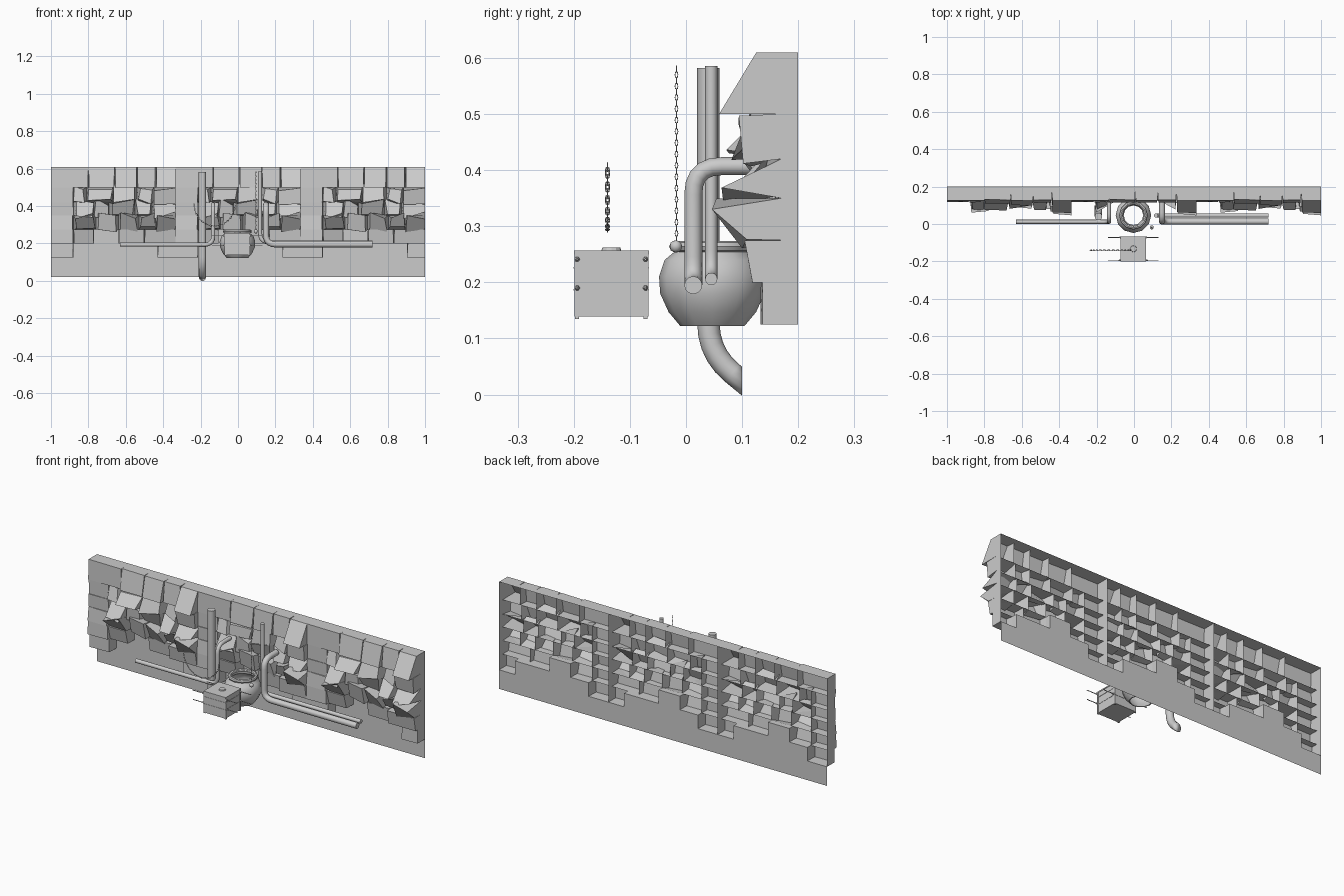
import bpy, bmesh, math, random
from mathutils import Vector, Matrix

if "Cube" in bpy.data.objects:
    bpy.data.objects.remove(bpy.data.objects["Cube"])


def finish(name, bm, smooth=False):
    bmesh.ops.recalc_face_normals(bm, faces=bm.faces)
    me = bpy.data.meshes.new(name)
    bm.to_mesh(me)
    bm.free()
    ob = bpy.data.objects.new(name, me)
    bpy.context.collection.objects.link(ob)
    if smooth:
        bpy.ops.object.select_all(action='DESELECT')
        ob.select_set(True)
        bpy.context.view_layer.objects.active = ob
        bpy.ops.object.shade_smooth_by_angle(angle=math.radians(40))
    return ob


def box(bm, x0, x1, y0, y1, z0, z1):
    m = Matrix.Translation(((x0 + x1) / 2, (y0 + y1) / 2, (z0 + z1) / 2))
    m = m @ Matrix.Diagonal((x1 - x0, y1 - y0, z1 - z0, 1))
    bmesh.ops.create_cube(bm, size=1, matrix=m)


def pipe(name, pts, r, bend=0.05):
    # round every corner of the path, then sweep a circle along it
    pts = [Vector(p) for p in pts]
    path = [pts[0]]
    for a, b, c in zip(pts, pts[1:], pts[2:]):
        p = b + (a - b).normalized() * min(bend, (a - b).length / 2)
        q = b + (c - b).normalized() * min(bend, (c - b).length / 2)
        for i in range(6):
            t = i / 5
            path.append(p * (1 - t) ** 2 + b * 2 * t * (1 - t) + q * t * t)
    path.append(pts[-1])
    cu = bpy.data.curves.new(name, 'CURVE')
    cu.dimensions = '3D'
    cu.bevel_depth = r
    cu.bevel_resolution = 4
    cu.use_fill_caps = True
    s = cu.splines.new('POLY')
    s.points.add(len(path) - 1)
    for sp, p in zip(s.points, path):
        sp.co = (*p, 1)
    ob = bpy.data.objects.new(name, cu)
    bpy.context.collection.objects.link(ob)
    bpy.ops.object.select_all(action='DESELECT')
    ob.select_set(True)
    bpy.context.view_layer.objects.active = ob
    bpy.ops.object.convert(target='MESH')
    bpy.ops.object.shade_smooth_by_angle(angle=math.radians(40))
    return bpy.context.view_layer.objects.active


def spin(bm, prof, center, n, closed=False):
    rings = [[bm.verts.new((center[0] + r * math.cos(2 * math.pi * i / n),
                            center[1] + r * math.sin(2 * math.pi * i / n), z))
              for i in range(n)] for r, z in prof]
    pairs = list(zip(rings, rings[1:])) + ([(rings[-1], rings[0])] if closed else [])
    for a, b in pairs:
        for i in range(n):
            bm.faces.new((a[i], a[(i + 1) % n], b[(i + 1) % n], b[i]))


def chain(name, pts, size, wire):
    # alternating oval links along a path
    bm = bmesh.new()
    for k, (a, b) in enumerate(zip(pts, pts[1:])):
        a, b = Vector(a), Vector(b)
        rot = (b - a).to_track_quat('X', 'Y').to_matrix() @ Matrix.Rotation(k % 2 * math.pi / 2, 3, 'X')
        half = (b - a).length / 2 + wire
        grid = []
        for i in range(8):
            t = 2 * math.pi * i / 8
            d = Vector((math.cos(t), math.sin(t), 0))
            c = Vector((d.x * half, d.y * size, 0))
            grid.append([bm.verts.new((a + b) / 2 + rot @ (c + d * wire * math.cos(u) + Vector((0, 0, wire * math.sin(u)))))
                         for u in [math.pi / 2 * j for j in range(4)]])
        for i in range(8):
            for j in range(4):
                g, h = grid[i], grid[(i + 1) % 8]
                bm.faces.new((g[j], h[j], h[(j + 1) % 4], g[(j + 1) % 4]))
    finish(name, bm)


# rock wall: one module of open-backed stones, calmer behind the pot
W = 2 / 3
rows = [
    (0.50, 0.61, [(0, .2, .125, .125), (.2, .34, .13, .11), (.34, .46, .125, .10), (.46, .56, .13, .115), (.56, W, .125, .06)]),
    (0.42, 0.50, [(0, .12, .13, .13), (.12, .19, .14, .12), (.19, .33, .12, .08), (.33, .46, .13, .09), (.46, .55, .14, .12), (.55, W, .10, .11)]),
    (0.35, 0.42, [(0, .12, .125, .13), (.12, .23, .14, .07), (.23, .31, .12, .13), (.31, .45, .10, .14), (.45, .54, .14, .07), (.54, W, .14, .06)]),
    (0.275, 0.35, [(0, .12, .125, .12), (.12, .24, .07, .12), (.24, .36, .12, .13), (.36, .47, .09, .13), (.47, .56, .08, .12), (.56, W, .05, .10)]),
    (0.20, 0.275, [(0, .12, .12, .12), (.12, .23, .12, .14), (.36, .50, .13, .14), (.50, W, .105, .12)]),
    (0.125, 0.20, [(0, .12, .135, .135), (.57, W, .135, .135)]),
]
steps = [(0, .12, .125), (.12, .23, .2), (.23, .36, .275), (.36, .57, .2), (.57, W, .125)]
bm = bmesh.new()


def quad(*co):
    bm.faces.new([bm.verts.new(c) for c in co])


for k in range(3):
    random.seed(4)
    ox = -1 + k * W
    for z0, z1, stones in rows:
        wild = .02 if .27 < z0 < .5 else .005
        for x0, x1, yt, yb in stones:
            back = [(x0, z0), (x1, z0), (x1, z1), (x0, z1)]
            front = []
            for (x, z), y in zip(back, (yb, yb, yt, yt)):
                w = wild if x0 > .1 else .005
                dx = random.uniform(0, w) * (1 if x == x0 else -1)
                dz = random.uniform(-w, w) if w > .01 else 0
                y += random.uniform(-w, w) * .5
                if x < .001 or x > W - .001:
                    dx = 0
                if k == 1 and .12 < x < .56:
                    y = max(y, .115)
                front.append(bm.verts.new((ox + x + dx, y, z + dz)))
            back = [bm.verts.new((ox + x, .17, z)) for x, z in back]
            bm.faces.new(front)
            for i in range(4):
                j = (i + 1) % 4
                bm.faces.new((back[i], back[j], front[j], front[i]))
    # plain sheet below the stones and the skirt joining it to them
    prev = .61
    for x0, x1, top in steps:
        a, b = ox + x0, ox + x1
        quad((a, .2, .02), (b, .2, .02), (b, .2, top), (a, .2, top))
        quad((a, .2, top), (b, .2, top), (b, .17, top), (a, .17, top))
        quad((a, .2, top), (a, .2, prev), (a, .17, prev), (a, .17, top))
        prev = top
    quad((ox, .2, .61), (ox + W, .2, .61), (ox + W, .17, .61), (ox, .17, .61))
quad((1, .2, .125), (1, .2, .61), (1, .17, .61), (1, .17, .125))
finish("rock_wall", bm)

# pot, open at both ends
pc = (-.003, .047)
bm = bmesh.new()
spin(bm, [(.057, .122), (.078, .147), (.093, .18), (.095, .21), (.085, .24), (.067, .255), (.063, .268),
          (.058, .268), (.06, .25), (.08, .235), (.088, .21), (.086, .18), (.072, .15), (.052, .122)], pc, 12, True)
finish("pot", bm, True)
bm = bmesh.new()
spin(bm, [(.067 + .01 * math.cos(t), .264 + .01 * math.sin(t))
          for t in [math.pi / 4 * i for i in range(8)]], pc, 12, True)
finish("pot_rim", bm, True)

# pipes; the drain is cut flat where it meets the wall line
drain = pipe("drain_pipe", [(-.19, .04, .582), (-.19, .04, .073), (-.19, .14, -.009)], .02, .055)
bm = bmesh.new()
bm.from_mesh(drain.data)
cut = bmesh.ops.bisect_plane(bm, geom=bm.verts[:] + bm.edges[:] + bm.faces[:], plane_co=(0, .1, 0),
                             plane_no=(0, 1, 0), clear_outer=True)
bmesh.ops.holes_fill(bm, edges=[e for e in cut['geom_cut'] if isinstance(e, bmesh.types.BMEdge)])
bm.to_mesh(drain.data)
bm.free()
pipe("left_pipe", [(-.63, .012, .194), (-.133, .012, .194), (-.133, .012, .41), (-.133, .12, .41)], .011, .045)
pipe("right_thick_pipe", [(.72, .013, .195), (.15, .013, .195), (.15, .013, .407), (.15, .12, .407)], .016, .05)
pipe("right_thin_pipe", [(.72, .045, .206), (.118, .045, .206), (.118, .045, .586)], .011, .05)

# pull chain with a ball handle
chain("pull_chain", [(.095, -.017, .272 + i * .0101) for i in range(32)], .0025, .0008)
bm = bmesh.new()
bmesh.ops.create_uvsphere(bm, u_segments=10, v_segments=6, radius=.011, matrix=Matrix.Translation((.095, -.018, .264)))
finish("chain_ball", bm, True)

# hanging chain in a bowl-shaped arc
arc = []
for i in range(29):
    t = math.pi * (1 + .98 * i / 28)
    arc.append((-.125 + .11 * math.cos(t), -.14, .412 + .119 * math.sin(t)))
chain("hanging_chain", arc, .0035, .0012)

# strongbox with posts, bands and a lid
bm = bmesh.new()
box(bm, -.069, .063, -.199, -.067, .139, .252)
finish("box_body", bm)
bm = bmesh.new()
for x in (-.066, .06):
    for y in (-.194, -.072):
        box(bm, x - .005, x + .005, y - .0035, y + .0035, .135, .256)
finish("box_posts", bm)
bm = bmesh.new()
for z in (.187, .226):
    box(bm, -.0705, .0645, -.2005, -.0655, z - .0015, z + .0015)
box(bm, -.071, .065, -.2, -.066, .25, .2565)
finish("box_bands", bm)
bm = bmesh.new()
bmesh.ops.create_cone(bm, segments=12, cap_ends=True, radius1=.018, radius2=.016, depth=.006,
                      matrix=Matrix.Translation((-.003, -.133, .259)))
finish("box_cap", bm)

# side pins with flared collars
bm = bmesh.new()
for s in (-1, 1):
    for y in (-.194, -.072):
        for z in (.19, .241):
            rot = Matrix.Rotation(s * math.pi / 2, 4, 'Y')
            for cx, r1, r2, d in ((.1, .002, .002, .07), (.074, .005, .002, .012)):
                bmesh.ops.create_cone(bm, segments=6, cap_ends=True, radius1=r1, radius2=r2, depth=d,
                                      matrix=Matrix.Translation((-.004 + s * cx, y, z)) @ rot)
finish("box_pins", bm)
